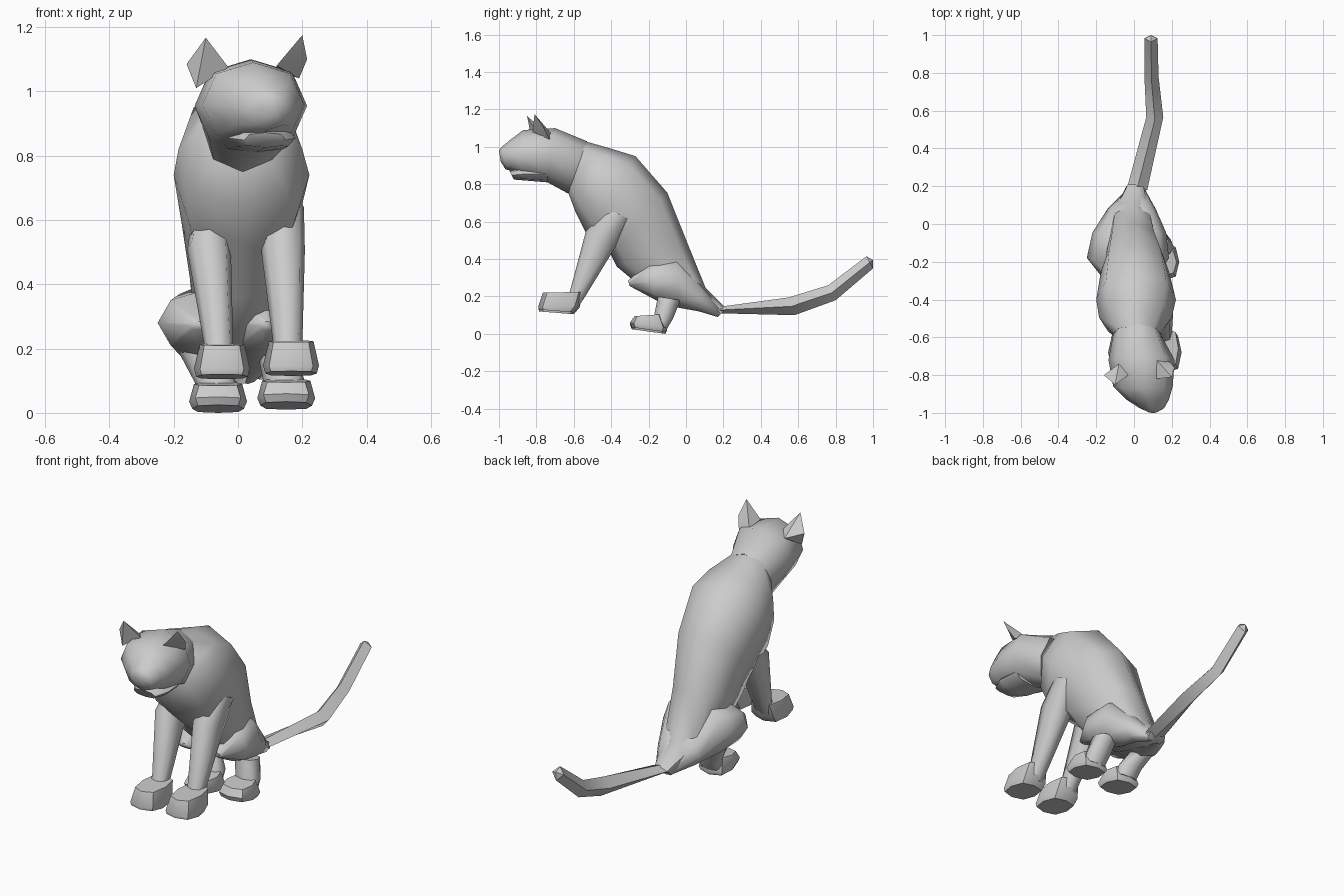
import bpy, bmesh, math


def finish(name, bm, angle=50):
    bmesh.ops.recalc_face_normals(bm, faces=bm.faces)
    me = bpy.data.meshes.new(name)
    bm.to_mesh(me)
    bm.free()
    ob = bpy.data.objects.new(name, me)
    bpy.context.collection.objects.link(ob)
    bpy.ops.object.select_all(action='DESELECT')
    ob.select_set(True)
    bpy.context.view_layer.objects.active = ob
    bpy.ops.object.shade_smooth_by_angle(angle=math.radians(angle))
    return ob


def loft(name, rings, n=8, p=0.8, angle=50):
    """Each ring: top (y, z), bottom (y, z), side limits (x0, x1)."""
    bm = bmesh.new()
    loops = []
    for ty, tz, by, bz, x0, x1 in rings:
        loop = []
        for i in range(n):
            a = 2 * math.pi * i / n
            c, s = round(math.cos(a), 6), round(math.sin(a), 6)
            c = math.copysign(abs(c) ** p, c)
            s = math.copysign(abs(s) ** p, s)
            t = (s + 1) / 2
            loop.append(bm.verts.new(((x0 + x1) / 2 + c * (x1 - x0) / 2,
                                      by + (ty - by) * t, bz + (tz - bz) * t)))
        loops.append(loop)
    for a, b in zip(loops, loops[1:]):
        for i in range(n):
            j = (i + 1) % n
            bm.faces.new((a[i], a[j], b[j], b[i]))
    bm.faces.new(loops[0])
    bm.faces.new(loops[-1])
    return finish(name, bm, angle)


def hull(name, points):
    bm = bmesh.new()
    for q in points:
        bm.verts.new(q)
    bmesh.ops.convex_hull(bm, input=bm.verts)
    return finish(name, bm, 20)


# Torso from neck to rump
loft("torso", [
    (-0.54, 1.03, -0.63, 0.755, -0.11, 0.135),
    (-0.40, 0.99, -0.59, 0.65, -0.185, 0.20),
    (-0.27, 0.95, -0.53, 0.53, -0.20, 0.222),
    (-0.10, 0.755, -0.40, 0.42, -0.175, 0.185),
    (0.01, 0.48, -0.37, 0.36, -0.15, 0.14),
    (0.105, 0.245, -0.18, 0.20, -0.13, 0.11),
    (0.215, 0.135, 0.17, 0.09, -0.045, 0.06)], n=8, p=0.8, angle=65)

# Head, turned slightly to one side
loft("head", [
    (-0.53, 1.03, -0.63, 0.75, -0.11, 0.14),
    (-0.70, 1.10, -0.74, 0.81, -0.135, 0.215),
    (-0.87, 1.09, -0.85, 0.83, -0.11, 0.205),
    (-0.93, 1.045, -0.93, 0.87, -0.04, 0.185),
    (-0.985, 1.0, -0.965, 0.88, 0.03, 0.16),
    (-1.00, 0.98, -0.99, 0.92, 0.075, 0.125)], p=0.9, angle=65)

# Lower jaw
loft("jaw", [
    (-0.74, 0.90, -0.74, 0.81, -0.06, 0.17),
    (-0.86, 0.89, -0.86, 0.82, -0.03, 0.18),
    (-0.945, 0.872, -0.92, 0.825, 0.02, 0.15)], angle=65)

# Ears
hull("left_ear", [(-0.10, -0.85, 1.167), (-0.16, -0.80, 1.085), (-0.03, -0.80, 1.075),
                  (-0.13, -0.82, 1.01), (-0.08, -0.74, 1.06)])
hull("right_ear", [(0.20, -0.81, 1.175), (0.215, -0.76, 1.10), (0.12, -0.82, 1.08),
                   (0.12, -0.72, 1.07), (0.19, -0.73, 1.04)])

# Legs and paws: top, paw, thigh joint and hind paw centres per side
for side, top, cx, lx, hx, dz in (("left", -0.09, -0.05, -0.12, -0.062, 0.0),
                                  ("right", 0.14, 0.165, 0.125, 0.15, 0.01)):
    ankle = cx - 0.01
    loft(side + "_front_leg", [
        (-0.42, 0.67, -0.30, 0.61, top - 0.05, top + 0.065),
        (-0.535, 0.55, -0.38, 0.46, top - 0.068, top + 0.068),
        (-0.62, 0.23, -0.545, 0.19, ankle - 0.045, ankle + 0.045),
        (-0.65, 0.17, -0.58, 0.14, ankle - 0.045, ankle + 0.045)], angle=65)
    loft(side + "_front_paw", [
        (-0.785, 0.12 + dz, -0.60, 0.105 + dz, cx - 0.08, cx + 0.08),
        (-0.79, 0.135 + dz, -0.57, 0.14 + dz, cx - 0.087, cx + 0.087),
        (-0.765, 0.21 + dz, -0.55, 0.215 + dz, cx - 0.07, cx + 0.07)], p=0.7)
    loft(side + "_hind_leg", [
        (-0.15, 0.20, -0.03, 0.18, lx - 0.065, lx + 0.055),
        (-0.17, 0.10, -0.07, 0.08, hx - 0.07, hx + 0.06),
        (-0.18, 0.06, -0.10, 0.03, hx - 0.06, hx + 0.06)], angle=65)
    loft(side + "_hind_paw", [
        (-0.29, 0.025 + dz, -0.11, dz, hx - 0.08, hx + 0.08),
        (-0.30, 0.05 + dz, -0.10, 0.02 + dz, hx - 0.09, hx + 0.09),
        (-0.275, 0.085 + dz, -0.13, 0.095 + dz, hx - 0.075, hx + 0.075)], p=0.7)

# Thighs, the left one bulging further out
prof = ((-0.31, 0.285, -0.30, 0.255), (-0.20, 0.38, -0.16, 0.18), (-0.05, 0.41, -0.04, 0.14),
        (0.09, 0.25, 0.07, 0.12), (0.19, 0.135, 0.17, 0.09))
for side, rows in (("left", ((-0.15, -0.08), (-0.25, 0.03), (-0.22, 0.05), (-0.14, 0.03), (-0.04, 0.03))),
                   ("right", ((0.07, 0.11), (-0.03, 0.185), (-0.05, 0.17), (-0.02, 0.115), (0.0, 0.06)))):
    loft(side + "_thigh", [q + x for q, x in zip(prof, rows)], p=1.0, angle=65)

# Four-sided tail
loft("tail", [
    (0.18, 0.145, 0.18, 0.11, -0.04, 0.07),
    (0.55, 0.195, 0.58, 0.10, 0.065, 0.155),
    (0.76, 0.26, 0.80, 0.18, 0.055, 0.13),
    (0.965, 0.415, 1.00, 0.35, 0.055, 0.125)], n=4)
hull("tail_tip", [(0.055, 0.982, 0.383), (0.125, 0.982, 0.383), (0.09, 0.965, 0.415),
                  (0.09, 1.0, 0.35), (0.09, 1.0, 0.395)])
